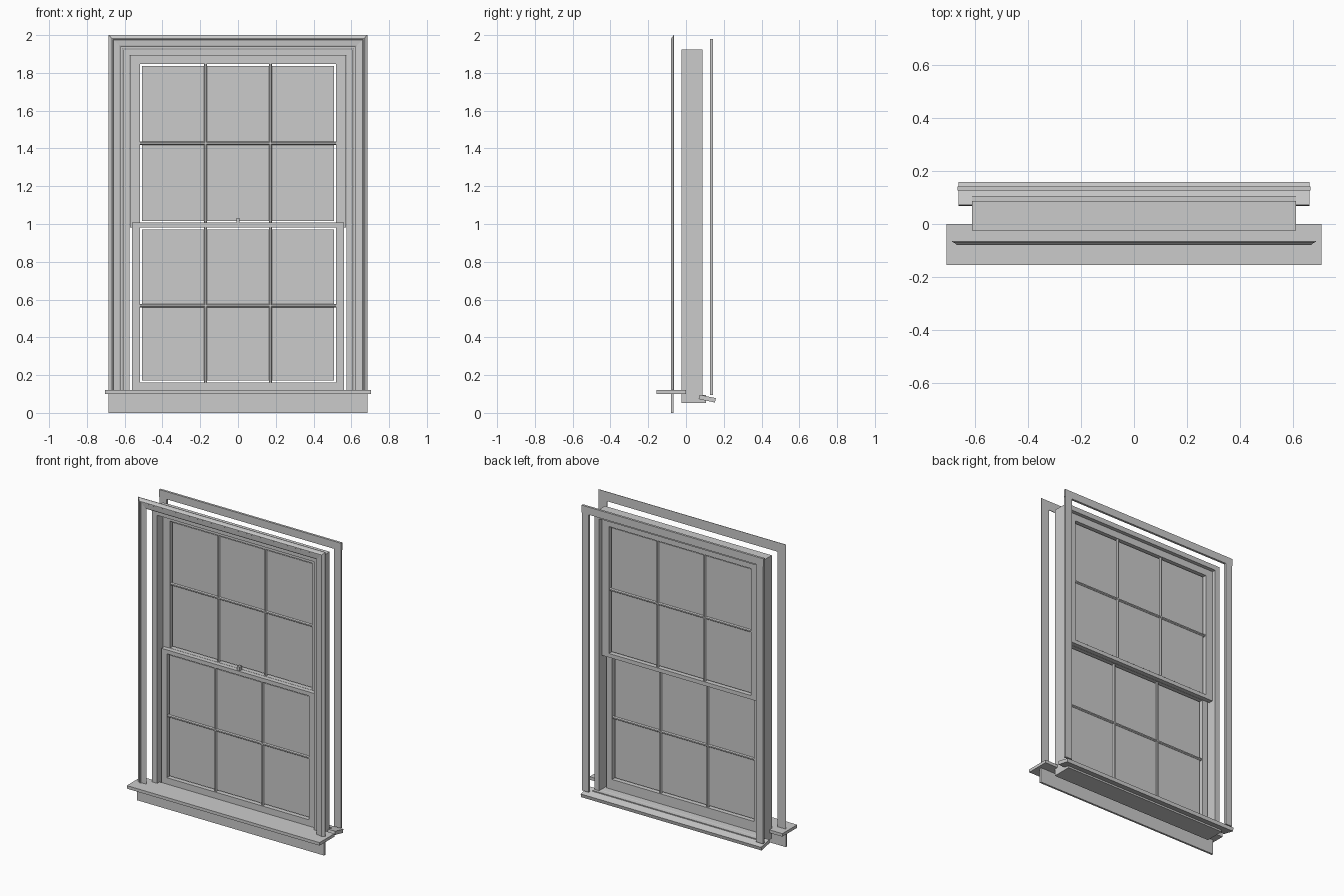
import bpy, bmesh
from mathutils import Vector

if "Cube" in bpy.data.objects:
    bpy.data.objects.remove(bpy.data.objects["Cube"])


def mesh_object(name, verts, faces):
    me = bpy.data.meshes.new(name)
    bm = bmesh.new()
    vs = [bm.verts.new(v) for v in verts]
    for f in faces:
        bm.faces.new([vs[i] for i in f])
    bmesh.ops.recalc_face_normals(bm, faces=bm.faces[:])
    bm.to_mesh(me)
    bm.free()
    ob = bpy.data.objects.new(name, me)
    bpy.context.collection.objects.link(ob)
    return ob


def loft(name, rings):
    """Skin matching closed rings and cap both ends."""
    n = len(rings[0])
    verts = [v for r in rings for v in r]
    faces = [(k * n + i, k * n + (i + 1) % n, (k + 1) * n + (i + 1) % n, (k + 1) * n + i)
             for k in range(len(rings) - 1) for i in range(n)]
    faces += [tuple(range(n)), tuple(range(len(verts) - n, len(verts)))]
    return mesh_object(name, verts, faces)


def box(name, x, y, z):
    ring = lambda h: [(x[0], y[0], h), (x[1], y[0], h), (x[1], y[1], h), (x[0], y[1], h)]
    return loft(name, [ring(z[0]), ring(z[1])])


def pair(name, x, y, z):
    box(name + "_right", x, y, z)
    box(name + "_left", (-x[1], -x[0]), y, z)


# Interior casing: moulded profile swept round three sides with mitred corners
W, BASE, TOP = 0.685, 0.12, 2.0
profile = [(0, -0.064), (0, -0.067), (0.010, -0.072), (0.018, -0.079), (0.024, -0.079),
           (0.027, -0.074), (0.055, -0.071), (0.062, -0.068), (0.062, -0.064)]
loft("interior_casing", [
    [(-W + d, y, BASE) for d, y in profile],
    [(-W + d, y, TOP - d) for d, y in profile],
    [(W - d, y, TOP - d) for d, y in profile],
    [(W - d, y, BASE) for d, y in profile]])

# Interior stool and apron
box("stool", (-0.705, 0.705), (-0.155, 0.0), (0.10, 0.12))
box("apron", (-W, W), (-0.079, -0.066), (0.0, 0.10))

# Jamb frame
pair("jamb", (0.574, 0.61), (-0.025, 0.087), (0.095, 1.925))
box("head_jamb", (-0.574, 0.574), (-0.025, 0.087), (1.892, 1.925))
box("sill_base", (-0.61, 0.61), (-0.025, 0.106), (0.053, 0.095))

# Sloping exterior sill
slope = [(0.072, 0.096), (0.158, 0.078), (0.153, 0.055), (0.067, 0.073)]
loft("exterior_sill", [[(x, y, z) for y, z in slope] for x in (-0.66, 0.66)])

# Exterior casing
pair("exterior_casing", (0.612, 0.663), (0.127, 0.142), (0.095, 1.93))
box("exterior_head_casing", (-0.665, 0.665), (0.127, 0.142), (1.93, 1.98))


def muntin(name, a, b, across):
    """Glazing bar with chamfered front and back edges."""
    section = [(-0.009, -0.003), (-0.004, -0.010), (0.004, -0.010),
               (0.009, -0.003), (0.009, 0.003), (0.004, 0.010), (-0.004, 0.010), (-0.009, 0.003)]
    loft(name, [[Vector(p) + across * u + Vector((0, v, 0)) for u, v in section]
                for p in (a, b)])


def sash(name, half, y, bottom, top, open_bottom, open_top, bar_z):
    mid = (y[0] + y[1]) / 2
    pair(name + "_stile", (0.52, half), y, (bottom, top))
    box(name + "_bottom_rail", (-0.52, 0.52), y, (bottom, open_bottom))
    box(name + "_top_rail", (-0.52, 0.52), y, (open_top, top))
    box(name + "_glass", (-0.509, 0.509), (mid - 0.002, mid + 0.002),
        (open_bottom + 0.010, open_top - 0.010))
    for x in (-0.172, 0.172):
        muntin(name + "_vertical_muntin", (x, mid, open_bottom), (x, mid, open_top),
               Vector((1, 0, 0)))
    muntin(name + "_horizontal_muntin", (-0.52, mid, bar_z), (0.52, mid, bar_z),
           Vector((0, 0, 1)))


# Lower sash slides inside the upper sash
sash("lower_sash", 0.56, (0.0, 0.03), 0.096, 1.007, 0.162, 0.981, 0.568)
sash("upper_sash", 0.572, (0.032, 0.062), 0.981, 1.892, 1.007, 1.846, 1.427)

# Latch on the meeting rail
box("latch", (-0.009, 0.009), (0.005, 0.027), (1.007, 1.033))
